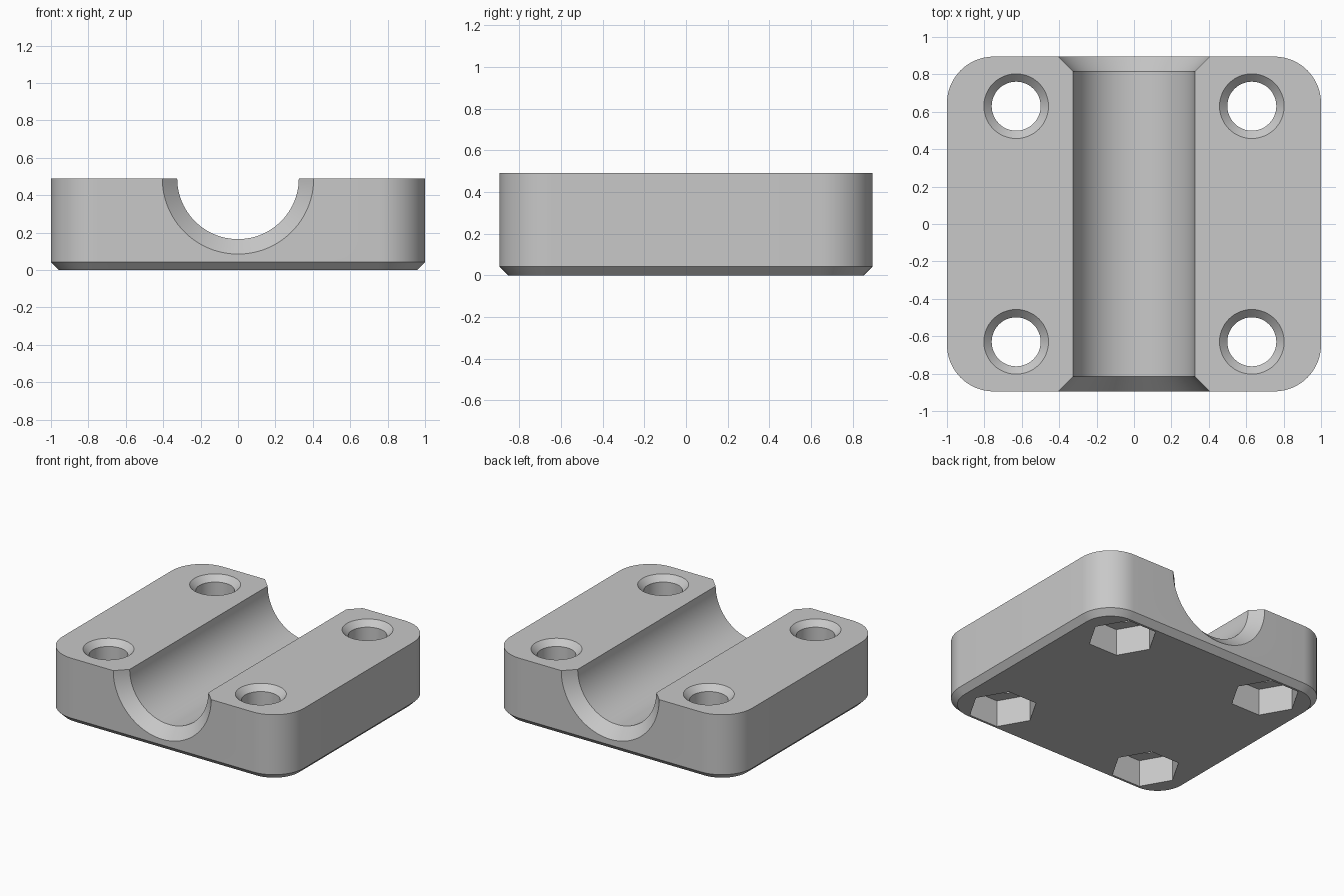
import bpy, bmesh, math
from mathutils import Matrix, Vector

default = bpy.data.objects.get("Cube")
if default:
    bpy.data.objects.remove(default, do_unlink=True)

# Main dimensions
HALF_X, HALF_Y, HEIGHT = 1.0, 0.895, 0.49
CORNER, BEVEL = 0.25, 0.042
BORE_R, BORE_CHAMFER = 0.325, 0.08
HOLE_POS, HOLE_R, SINK = 0.63, 0.131, 0.042
NUT_R, NUT_DEPTH = 0.238, 0.2

grey = bpy.data.materials.new("light grey")
grey.use_nodes = True
grey.diffuse_color = (0.58, 0.58, 0.58, 1)
grey.node_tree.nodes["Principled BSDF"].inputs["Base Color"].default_value = (0.58, 0.58, 0.58, 1)


def loft(name, rings, matrix=Matrix()):
    """Closed solid through a stack of rings with equal point counts."""
    bm = bmesh.new()
    loops = [[bm.verts.new(matrix @ Vector(p)) for p in ring] for ring in rings]
    n = len(loops[0])
    for a, b in zip(loops, loops[1:]):
        for i in range(n):
            j = (i + 1) % n
            bm.faces.new((a[i], a[j], b[j], b[i]))
    bm.faces.new(loops[0][::-1])
    bm.faces.new(loops[-1])
    bmesh.ops.recalc_face_normals(bm, faces=bm.faces)
    mesh = bpy.data.meshes.new(name)
    bm.to_mesh(mesh)
    bm.free()
    mesh.materials.append(grey)
    obj = bpy.data.objects.new(name, mesh)
    bpy.context.collection.objects.link(obj)
    return obj


def circle(r, z, n):
    return [(r * math.cos(math.tau * i / n), r * math.sin(math.tau * i / n), z) for i in range(n)]


def rounded_rect(inset, z, steps=16):
    r = CORNER - inset
    points = []
    for k, (sx, sy) in enumerate([(1, 1), (-1, 1), (-1, -1), (1, -1)]):
        for i in range(steps + 1):
            a = math.pi / 2 * (k + i / steps)
            points.append((sx * (HALF_X - CORNER) + r * math.cos(a),
                           sy * (HALF_Y - CORNER) + r * math.sin(a), z))
    return points


# Block with rounded corners and a bevelled underside
body = loft("clamp_block", [rounded_rect(BEVEL, 0), rounded_rect(0, BEVEL), rounded_rect(0, HEIGHT)])

# Half-round channel, flared at both ends
over = 0.05
end, inner = HALF_Y + over, HALF_Y - BORE_CHAMFER
wide = BORE_R + BORE_CHAMFER + over
along_y = Matrix.Translation((0, 0, HEIGHT)) @ Matrix.Rotation(math.pi / 2, 4, 'X')
cutters = [loft("channel_cutter", [circle(r, z, 96) for r, z in
                ((wide, -end), (BORE_R, -inner), (BORE_R, inner), (wide, end))], along_y)]

# Countersunk screw holes with hexagonal nut pockets below
for sx in (-1, 1):
    for sy in (-1, 1):
        place = Matrix.Translation((sx * HOLE_POS, sy * HOLE_POS, 0))
        cutters.append(loft("hole_cutter", [circle(r, z, 48) for r, z in
                            ((HOLE_R, -0.1), (HOLE_R, HEIGHT - SINK),
                             (HOLE_R + SINK + over, HEIGHT + over))], place))
        cutters.append(loft("nut_pocket_cutter",
                            [circle(NUT_R, -0.15, 6), circle(NUT_R, NUT_DEPTH, 6)], place))

bpy.ops.object.select_all(action='DESELECT')
body.select_set(True)
bpy.context.view_layer.objects.active = body
for cutter in cutters:
    cutter.hide_render = True
    mod = body.modifiers.new("cut", 'BOOLEAN')
    mod.operation = 'DIFFERENCE'
    mod.solver = 'EXACT'
    mod.object = cutter
    bpy.ops.object.modifier_apply(modifier=mod.name)
    bpy.data.objects.remove(cutter, do_unlink=True)

bpy.ops.object.shade_smooth_by_angle(angle=math.radians(30))
